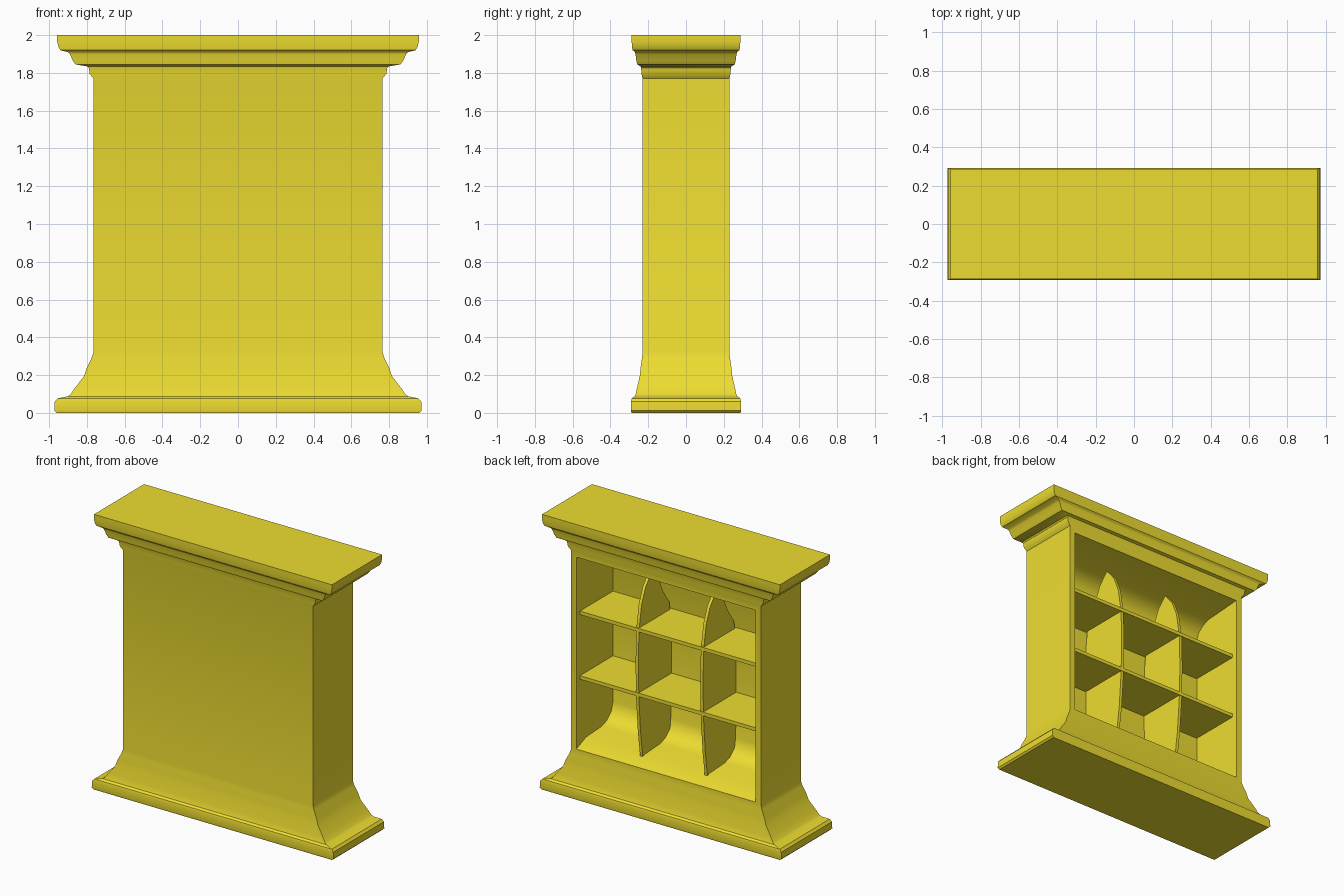
import bpy, bmesh

if "Cube" in bpy.data.objects:
    bpy.data.objects.remove(bpy.data.objects["Cube"])

mat = bpy.data.materials.new("yellow")
mat.diffuse_color = (0.85, 0.72, 0.03, 1)
mat.use_nodes = True
mat.node_tree.nodes["Principled BSDF"].inputs["Base Color"].default_value = mat.diffuse_color


def finish(name, bm, angle=0.6):
    bmesh.ops.recalc_face_normals(bm, faces=bm.faces)
    me = bpy.data.meshes.new(name)
    bm.to_mesh(me)
    bm.free()
    ob = bpy.data.objects.new(name, me)
    bpy.context.collection.objects.link(ob)
    me.materials.append(mat)
    bpy.ops.object.select_all(action='DESELECT')
    ob.select_set(True)
    bpy.context.view_layer.objects.active = ob
    bpy.ops.object.shade_smooth_by_angle(angle=angle)
    return ob


def prism(name, yz, x0, x1, angle=0.6):
    """Extrude a (y, z) outline from x0 to x1."""
    bm = bmesh.new()
    face = bm.faces.new([bm.verts.new((x0, y, z)) for y, z in yz])
    res = bmesh.ops.extrude_face_region(bm, geom=[face])
    moved = [g for g in res["geom"] if isinstance(g, bmesh.types.BMVert)]
    bmesh.ops.translate(bm, verts=moved, vec=(x1 - x0, 0, 0))
    return finish(name, bm, angle)


# Outer case: moulding profile (half width, z), shallower in depth than in width
profile = [(.96, 0), (.972, .012), (.97, .06), (.955, .077), (.90, .088), (.885, .10),
           (.865, .13), (.815, .195), (.80, .24), (.775, .29), (.765, .32),
           (.765, 1.77), (.785, 1.795), (.79, 1.825), (.80, 1.835), (.86, 1.845),
           (.875, 1.865), (.89, 1.90), (.90, 1.91), (.94, 1.92), (.95, 1.935),
           (.957, 1.965), (.957, 2.0)]
bm = bmesh.new()
rings = []
for w, z in profile:
    d = .23 + (w - .765) * .3
    rings.append([bm.verts.new((sx * w, sy * d, z))
                  for sx, sy in ((-1, -1), (1, -1), (1, 1), (-1, 1))])
for a, b in zip(rings, rings[1:]):
    for i in range(4):
        j = (i + 1) % 4
        bm.faces.new((a[i], a[j], b[j], b[i]))
bm.faces.new(rings[0])
bm.faces.new(rings[-1])
case = finish("cabinet_case", bm)

# Hollow opening at the back, with coved floor and ceiling
cavity = [(.35, .335), (.23, .335), (.12, .38), (-.06, .39), (-.12, .41), (-.17, .455),
          (-.19, .52), (-.19, 1.60), (-.17, 1.65), (-.12, 1.69), (-.06, 1.71),
          (.23, 1.73), (.35, 1.73)]
cutter = prism("cavity_cutter", cavity, -.72, .72)
cutter.hide_render = True
bpy.context.view_layer.objects.active = case
mod = case.modifiers.new("hollow", 'BOOLEAN')
mod.object = cutter
mod.operation = 'DIFFERENCE'
mod.solver = 'EXACT'
bpy.ops.object.modifier_apply(modifier=mod.name)
bpy.data.objects.remove(cutter)
bpy.ops.object.select_all(action='DESELECT')
case.select_set(True)
bpy.ops.object.shade_smooth_by_angle(angle=0.6)

# Two shelves
for name, z in (("lower_shelf", .84), ("upper_shelf", 1.31)):
    prism(name, [(-.20, z - .013), (.19, z - .013), (.19, z + .013), (-.20, z + .013)],
          -.73, .73)

# Two bowed dividers ending in a pointed arch
arch = [(-.17, .37), (.14, .37), (.165, .55), (.185, .80), (.192, 1.05), (.185, 1.30),
        (.155, 1.48), (.11, 1.59), (.035, 1.68), (-.04, 1.60), (-.09, 1.49),
        (-.165, 1.38), (-.185, 1.20), (-.192, .90), (-.185, .60)]
for name, x in (("left_divider", -.26), ("right_divider", .26)):
    prism(name, arch, x - .011, x + .011)
